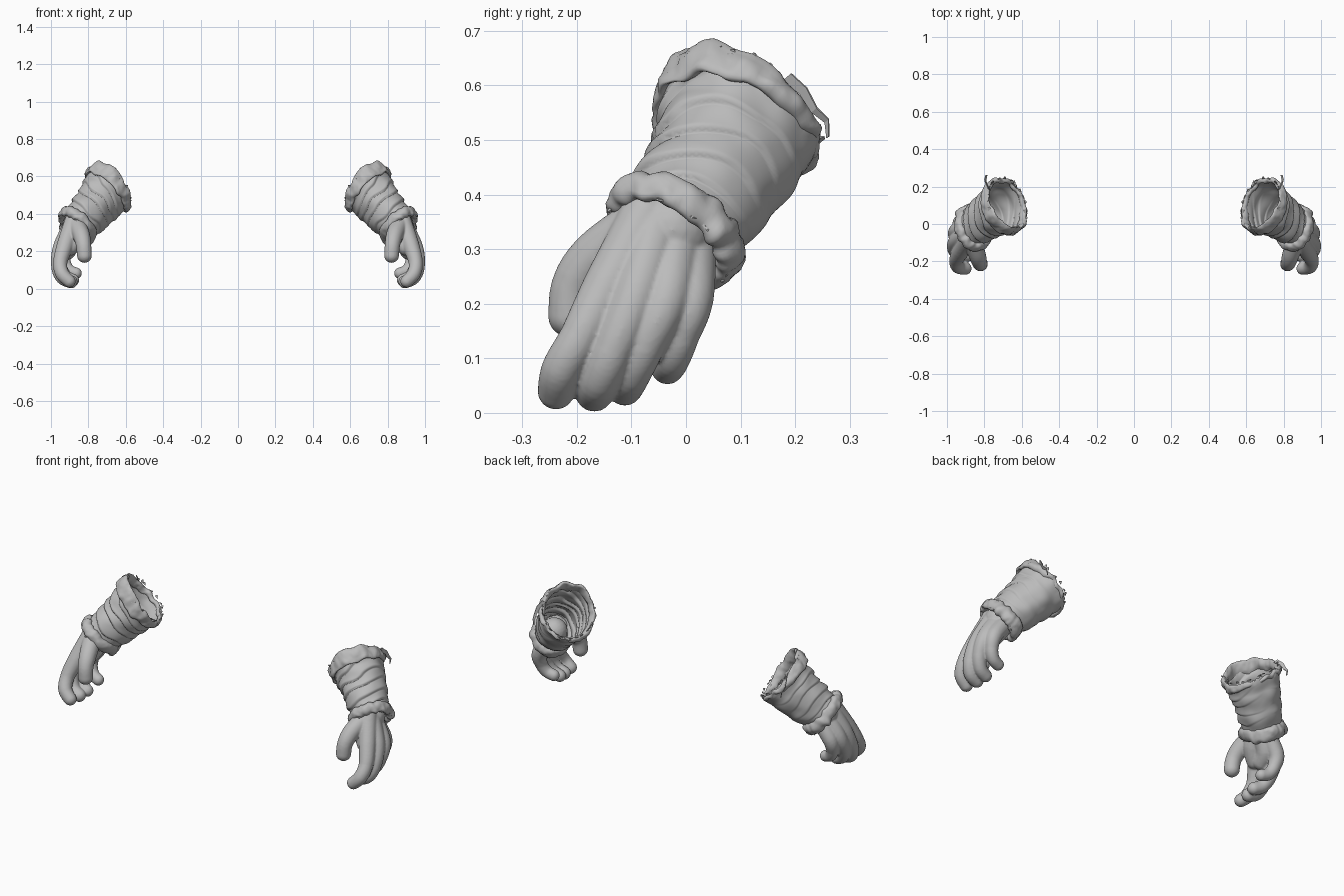
import bpy, bmesh, math, random
from mathutils import Vector, Matrix, noise

random.seed(4)
old = bpy.data.objects.get("Cube")
if old:
    bpy.data.objects.remove(old, do_unlink=True)

grey = bpy.data.materials.new("plain_grey")
grey.use_nodes = True
colour = (0.5, 0.5, 0.5, 1)
grey.diffuse_color = colour
grey.node_tree.nodes["Principled BSDF"].inputs["Base Color"].default_value = colour

# Forearm frame: mouth of the sleeve to wrist, with two cross axes
MOUTH = Vector((0.677, 0.105, 0.552))
WRIST = Vector((0.862, -0.02, 0.335))
AXIS = (WRIST - MOUTH).normalized()
U = Vector((-0.12, 0.79, -0.6))
U = (U - AXIS * U.dot(AXIS)).normalized()
V = AXIS.cross(U)


def lump(p, scale, amount):
    return noise.noise(p * scale) * amount


def around(t, a, ru, rv):
    return MOUTH.lerp(WRIST, t) + U * (math.cos(a) * ru) + V * (math.sin(a) * rv)


def rim_drop(a):
    """How far the mouth is cut back on the inner side."""
    return 0.09 * max(0, -math.sin(a))


def mix(stops, t):
    """Piecewise smooth value from (position, value) stops."""
    for (a, x), (b, y) in zip(stops, stops[1:]):
        if t <= b:
            k = max(0, (t - a) / (b - a))
            return x + (y - x) * k * k * (3 - 2 * k)
    return stops[-1][1]


def finish(bm, name, smooth=True):
    """Make the left part from a bmesh, then its mirrored right twin."""
    result = []
    for side in ("left", "right"):
        if side == "right":
            bmesh.ops.transform(bm, matrix=Matrix.Diagonal((-1, 1, 1, 1)), verts=bm.verts)
            bmesh.ops.reverse_faces(bm, faces=bm.faces)
        mesh = bpy.data.meshes.new(f"{side}_{name}")
        bm.to_mesh(mesh)
        mesh.materials.append(grey)
        for poly in mesh.polygons:
            poly.use_smooth = smooth
        ob = bpy.data.objects.new(f"{side}_{name}", mesh)
        bpy.context.collection.objects.link(ob)
        result.append(ob)
    bm.free()
    return result


def grid(bm, fn, nu, nv, wrap_v=False):
    """Sheet closed around u, and optionally closed around v."""
    rows = [[bm.verts.new(fn(j / nv, 2 * math.pi * i / nu)) for i in range(nu)]
            for j in range(nv if wrap_v else nv + 1)]
    for j in range(nv):
        a, b = rows[j], rows[(j + 1) % len(rows)]
        for i in range(nu):
            k = (i + 1) % nu
            bm.faces.new((a[i], a[k], b[k], b[i]))


# Hand: chains of balls fused into one smooth skin
def chain(bm, points):
    pts = [Vector(p[:3]) for p in points]
    radii = [p[3] for p in points]
    for i in range(len(pts) - 1):
        p0, p3 = pts[max(i - 1, 0)], pts[min(i + 2, len(pts) - 1)]
        p1, p2 = pts[i], pts[i + 1]
        steps = max(2, int((p2 - p1).length / 0.008))
        for s in range(steps + 1):
            t = s / steps
            p = 0.5 * (2 * p1 + (p2 - p0) * t + (2 * p0 - 5 * p1 + 4 * p2 - p3) * t * t
                       + (3 * p1 - p0 - 3 * p2 + p3) * t ** 3)
            r = radii[i] + (radii[i + 1] - radii[i]) * t
            bmesh.ops.create_icosphere(bm, subdivisions=3, radius=r,
                                       matrix=Matrix.Translation(p))


index = [(.88, -.075, .36, .048), (.925, -.145, .23, .045), (.95, -.193, .14, .038),
         (.94, -.228, .08, .037), (.902, -.238, .04, .034)]
middle = [(.88, -.05, .35, .05), (.945, -.09, .22, .045), (.961, -.132, .12, .038),
          (.938, -.158, .06, .037), (.893, -.168, .037, .035)]
ring = [(.87, -.02, .33, .05), (.945, -.035, .215, .043), (.953, -.072, .13, .037),
        (.926, -.1, .07, .035), (.882, -.112, .046, .033)]
pinky = [(.855, .01, .31, .047), (.925, .01, .21, .041), (.928, -.008, .145, .034),
         (.905, -.024, .1, .032), (.866, -.034, .083, .031)]
thumb = [(.865, -.085, .345, .05), (.838, -.165, .288, .046), (.826, -.205, .235, .041),
         (.821, -.213, .178, .04)]
heel = [(.852, -.035, .33, .06), (.865, -.09, .275, .055), (.9, -.125, .22, .045)]
palm = [(.85, -.015, .3, .05), (.895, -.035, .235, .05), (.912, -.085, .2, .045)]
forearm = [(.845, -.008, .355, .07), (.865, -.025, .335, .075)]

bm = bmesh.new()
for path in (index, middle, ring, pinky, thumb, heel, palm, forearm):
    chain(bm, path)
for ob in finish(bm, "hand"):
    fuse = ob.modifiers.new("fuse", "REMESH")
    fuse.mode = "VOXEL"
    fuse.voxel_size = 0.005
    fuse.use_smooth_shade = True
    soft = ob.modifiers.new("soften", "SMOOTH")
    soft.factor = 0.5
    soft.iterations = 3


# Sleeve: tapered tube with overlapping cloth wraps on the outer side
PROFILE = [(0, 0.142), (0.25, 0.127), (0.6, 0.113), (1, 0.095)]


def sleeve_radius(t, a):
    r = mix(PROFILE, t)
    weight = (0.5 - 0.5 * math.cos(a)) ** 0.7 * min(1, 5 * t)
    p = around(t, a, r, r)
    phase = t * 5.5 + 0.55 * math.sin(a + 0.6) + lump(p, 9, 0.6)
    wrap = phase % 1
    return r + weight * (0.014 * min(wrap, (1 - wrap) * 8) - 0.005) + lump(p, 14, 0.006)


def sleeve_point(t, a):
    r = sleeve_radius(t, a)
    ragged = lump(Vector((math.cos(a), math.sin(a), 2)), 7, 0.05) * max(0, 1 - 6 * t)
    sag = U * (0.014 * math.sin(math.pi * t))
    return around(t + ragged + rim_drop(a) * (1 - t), a, r * 1.08, r * 0.97) + sag


bm = bmesh.new()
grid(bm, sleeve_point, 112, 72)
for ob in finish(bm, "sleeve"):
    cloth = ob.modifiers.new("cloth", "SOLIDIFY")
    cloth.thickness = 0.008
    cloth.offset = 0


# Thick lumpy rolls of cloth: one at the wrist, one folded at the mouth
def roll(place, ru, rv, length, depth, rough, reach):
    made = bmesh.new()

    def point(v, a):
        s = 2 * math.pi * v
        t = place(a)
        tilt = lump(Vector((math.cos(a), math.sin(a), t)), 3, 0.015)
        along = math.cos(s) * length * reach(a) + tilt
        out = math.sin(s) * depth
        p = around(t, a, ru + out, rv + out) + AXIS * along
        crease = lump(p, 20, rough) + lump(p, 55, rough * 0.4)
        return p + (U * math.cos(a) + V * math.sin(a)) * crease

    grid(made, point, 112, 20, True)
    bmesh.ops.recalc_face_normals(made, faces=made.faces)
    return made


finish(roll(lambda a: 0.99, 0.116, 0.093, 0.034, 0.024, 0.009,
            lambda a: 1 + 0.12 * math.cos(a)), "wrist_cuff")
finish(roll(lambda a: 0.04 + rim_drop(a), 0.15, 0.138, 0.04, 0.014, 0.011,
            lambda a: 0.7 - 0.4 * math.cos(a)), "mouth_fold")

# Frayed scraps along both hems, and one long torn strip
bm = bmesh.new()


def scrap(points, width, side):
    rows = []
    for i, p in enumerate(points):
        w = side * width * (1 - 0.75 * i / (len(points) - 1))
        rows.append((bm.verts.new(p - w), bm.verts.new(p + w)))
    for a, b in zip(rows, rows[1:]):
        bm.faces.new((a[0], a[1], b[1], b[0]))


def hem(place, ru, rv, count, size, way):
    for i in range(count):
        a = 2 * math.pi * (i + random.random()) / count
        out = U * math.cos(a) + V * math.sin(a)
        side = AXIS.cross(out)
        start = around(place(a), a, ru, rv)
        heading = out * random.uniform(0, 0.5) + AXIS * way * random.uniform(0.4, 1)
        heading += side * random.uniform(-0.6, 0.6)
        step = heading * size * random.uniform(0.5, 1)
        scrap([start, start + step * 0.6, start + step + out * size * 0.15], size * 0.6, side)


hem(lambda a: rim_drop(a) - 0.03, 0.15, 0.138, 24, 0.017, -1)
hem(lambda a: 1.08, 0.122, 0.098, 9, 0.012, 1)
scrap([Vector(p) for p in ((.775, .185, .615), (.79, .215, .59), (.795, .235, .555),
                           (.79, .258, .535), (.785, .26, .505))],
      0.013, Vector((0.5, 0.6, 0.5)))
for ob in finish(bm, "frayed_scraps", smooth=False):
    cloth = ob.modifiers.new("cloth", "SOLIDIFY")
    cloth.thickness = 0.004
    cloth.offset = 0
